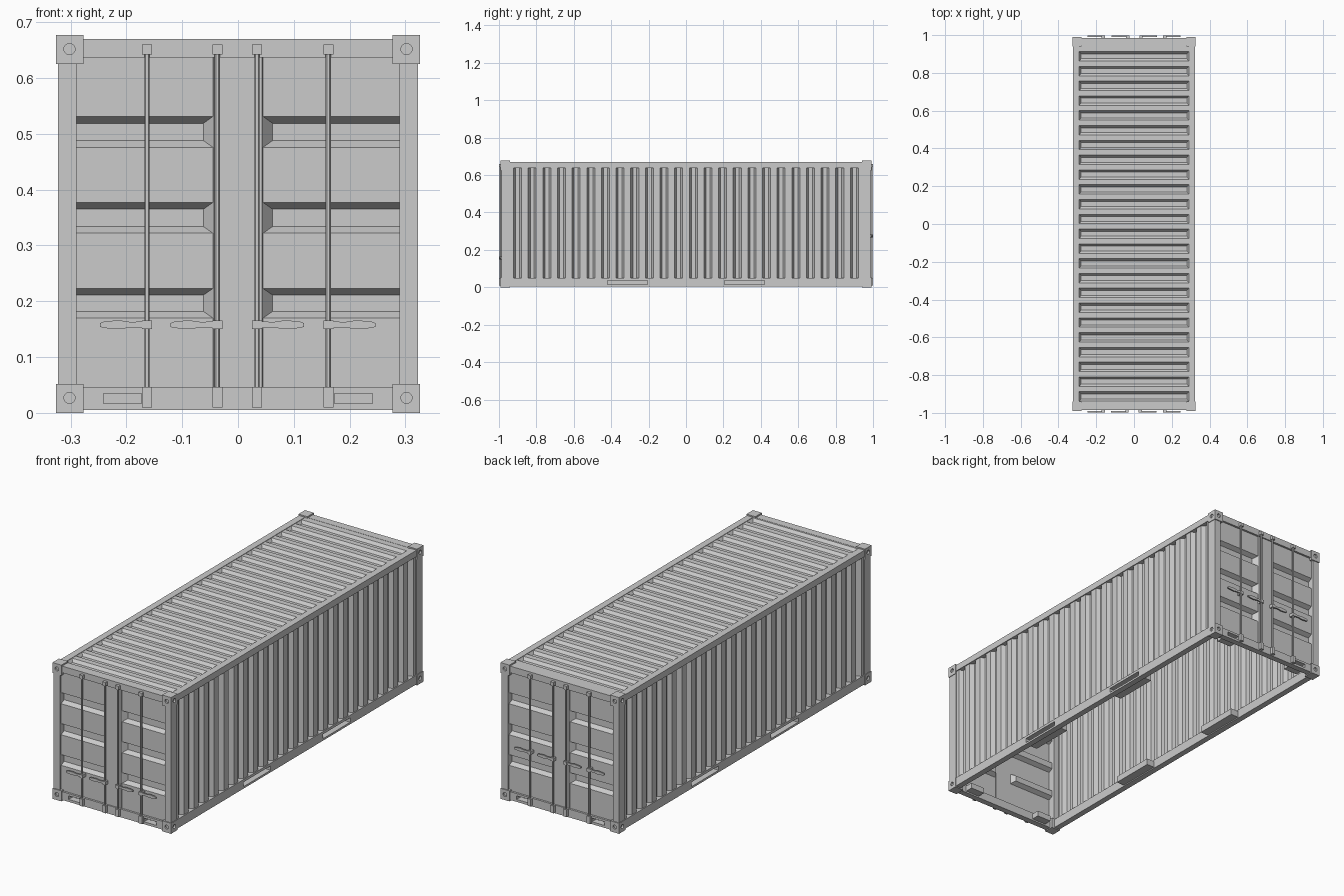
import bpy, bmesh, math
from mathutils import Matrix, Vector

if "Cube" in bpy.data.objects:
    bpy.data.objects.remove(bpy.data.objects["Cube"])

ROT = {"front": Matrix.Identity(4), "back": Matrix.Rotation(math.pi, 4, 'Z')}


def add_mesh(name, verts, faces, mat=None, smooth=False):
    me = bpy.data.meshes.new(name)
    me.from_pydata([(mat @ Vector(v)) if mat else Vector(v) for v in verts], [], faces)
    bm = bmesh.new()
    bm.from_mesh(me)
    bmesh.ops.recalc_face_normals(bm, faces=bm.faces)
    bm.to_mesh(me)
    bm.free()
    ob = bpy.data.objects.new(name, me)
    bpy.context.collection.objects.link(ob)
    return ob


def box(name, x0, x1, y0, y1, z0, z1, mat=None):
    v = [(x, y, z) for x in (x0, x1) for y in (y0, y1) for z in (z0, z1)]
    f = [(0, 1, 3, 2), (4, 6, 7, 5), (0, 4, 5, 1), (2, 3, 7, 6), (0, 2, 6, 4), (1, 5, 7, 3)]
    return add_mesh(name, v, f, mat)


def prism(name, pts, a, b, place, mat=None):
    """Extrude a 2D outline from a to b; place maps (p, q, t) to xyz."""
    n = len(pts)
    v = [place(p, q, t) for t in (a, b) for p, q in pts]
    f = [tuple(range(n)), tuple(range(n, 2 * n))]
    f += [(i, (i + 1) % n, n + (i + 1) % n, n + i) for i in range(n)]
    return add_mesh(name, v, f, mat)


def circle(cx, cy, r, n):
    return [(cx + r * math.cos(2 * math.pi * i / n), cy + r * math.sin(2 * math.pi * i / n)) for i in range(n)]


def grooved_panel(name, us, v0, v1, grooves, slope, depth, place, mat=None):
    """Sheet with pressed grooves along u. us: list of (u, is_deep)."""
    vs = [(v0, False)]
    for a, b in grooves:
        vs += [(a, False), (a + slope, True), (b - slope, True), (b, False)]
    vs.append((v1, False))
    n = len(us)
    verts = [place(u, v, depth if du and dv else 0) for v, dv in vs for u, du in us]
    deep = [du and dv for v, dv in vs for u, du in us]
    faces = []
    for j in range(len(vs) - 1):
        for i in range(n - 1):
            q = [j * n + i, j * n + i + 1, (j + 1) * n + i + 1, (j + 1) * n + i]
            low = [k for k in range(4) if deep[q[k]]]
            if len(low) == 1:  # mitred groove corner
                k = low[0]
                q = q[k:] + q[:k]
                faces += [(q[0], q[1], q[2]), (q[0], q[2], q[3])]
            else:
                faces.append(tuple(q))
    return add_mesh(name, verts, faces, mat)


def cut(ob, cutters):
    bpy.context.view_layer.objects.active = ob
    for c in cutters:
        m = ob.modifiers.new("cut", 'BOOLEAN')
        m.operation, m.solver, m.object = 'DIFFERENCE', 'EXACT', c
        bpy.ops.object.modifier_apply(modifier=m.name)
    for c in cutters:
        bpy.data.objects.remove(c)


def span(s, a, b):
    return tuple(sorted((s * a, s * b)))


# Corner castings with round sockets on the end and outer side
for sx in (-1, 1):
    for sy in (-1, 1):
        for z0 in (0.0, 0.625):
            c = box("corner_casting", *span(sx, 0.277, 0.326), *span(sy, 0.94, 0.991), z0, z0 + 0.052)
            zc = z0 + 0.027
            a = prism("end_socket", circle(sx * 0.302, zc, 0.01, 20), sy * 0.983, sy * 1.01,
                      lambda p, q, t: (p, t, q))
            b = prism("side_socket", circle(sy * 0.965, zc, 0.01, 20), sx * 0.318, sx * 0.34,
                      lambda p, q, t: (t, p, q))
            cut(c, [a, b])
        box("corner_post", *span(sx, 0.289, 0.323), *span(sy, 0.94, 0.986), 0.05, 0.627)

# Long rails, lifting pockets and corrugated sides
side_grooves = [(-0.922 + 0.0783 * i, -0.879 + 0.0783 * i) for i in range(24)]
for sx in (-1, 1):
    box("top_rail", *span(sx, 0.29, 0.323), -0.945, 0.945, 0.639, 0.671)
    rail = box("bottom_rail", *span(sx, 0.293, 0.323), -0.945, 0.945, 0.005, 0.05)
    slots = []
    for sy in (-1, 1):
        ys = span(sy, 0.205, 0.42)
        pocket = box("lifting_pocket", *span(sx, 0.25, 0.2925), ys[0] - 0.005, ys[1] + 0.005, 0.01, 0.042)
        cut(pocket, [box("slot", *span(sx, 0.255, 0.34), *ys, 0.015, 0.037)])
        slots.append(box("slot", *span(sx, 0.2, 0.34), *ys, 0.015, 0.037))
    cut(rail, slots)
    grooved_panel("side_panel", [(0.045, True), (0.645, True)], -0.95, 0.95, side_grooves, 0.011, 0.02,
                  lambda u, v, d: (sx * (0.318 - d), v, u))

# Roof with closed-end grooves
roof_grooves = [(-0.938 + 0.0783 * i, -0.888 + 0.0783 * i) for i in range(24)]
grooved_panel("roof_panel", [(-0.3, False), (-0.29, False), (-0.28, True), (0.28, True), (0.29, False), (0.3, False)],
              -0.96, 0.96, roof_grooves, 0.012, 0.014, lambda u, v, d: (u, v, 0.669 - d))


def end_wall(side, handle_z):
    m = ROT[side]
    # Frame
    box(side + "_header", -0.29, 0.29, -0.985, -0.945, 0.637, 0.67, m)
    sill = box(side + "_sill", -0.29, 0.29, -0.985, -0.955, 0.005, 0.046, m)
    slots = []
    for sx in (-1, 1):
        xs = span(sx, 0.173, 0.241)
        pocket = box(side + "_sill_pocket", xs[0] - 0.005, xs[1] + 0.005, -0.9545, -0.915, 0.012, 0.04, m)
        cut(pocket, [box("slot", *xs, -1.01, -0.92, 0.017, 0.035, m)])
        slots.append(box("slot", *xs, -1.01, -0.9, 0.017, 0.035, m))
    cut(sill, slots)
    # Door leaves with three pressed recesses each
    for sx in (-1, 1):
        grooved_panel(side + "_door", [(0.0, False), (0.045, False), (0.062, True), (0.295, True)], 0.04, 0.64,
                      [(0.17, 0.223), (0.322, 0.377), (0.476, 0.531)], 0.012, 0.022,
                      lambda u, v, d: (sx * u, -0.975 + d, v), m)
    # Raised centre strip
    prism(side + "_centre_strip", [(-0.046, -0.973), (-0.043, -0.979), (0.043, -0.979), (0.046, -0.973)],
          0.046, 0.637, lambda p, q, t: (p, q, t), m)
    # Locking bars, brackets and handles
    for sx, x in ((-1, -0.163), (-1, -0.037), (1, 0.034), (1, 0.162)):
        bar = prism(side + "_lock_bar", circle(x, -0.991, 0.0048, 12), 0.012, 0.658,
                    lambda p, q, t: (p, q, t), m)
        bpy.ops.object.select_all(action='DESELECT')
        bar.select_set(True)
        bpy.context.view_layer.objects.active = bar
        bpy.ops.object.shade_smooth_by_angle()
        for z0, z1 in ((0.01, 0.046), (0.642, 0.66), (handle_z - 0.008, handle_z + 0.008)):
            box(side + "_bar_bracket", x - 0.009, x + 0.009, -0.999, -0.975, z0, z1, m)
        outline = [(0, 0.006), (0.03, 0.005), (0.05, 0.008), (0.076, 0.006), (0.084, 0.003),
                   (0.084, -0.004), (0.076, -0.006), (0.05, -0.008), (0.03, -0.005), (0, -0.006)]
        prism(side + "_handle", outline, -0.997, -0.99,
              lambda p, q, t: (x + sx * p, t, handle_z + q), m)


end_wall("front", 0.158)
end_wall("back", 0.275)
